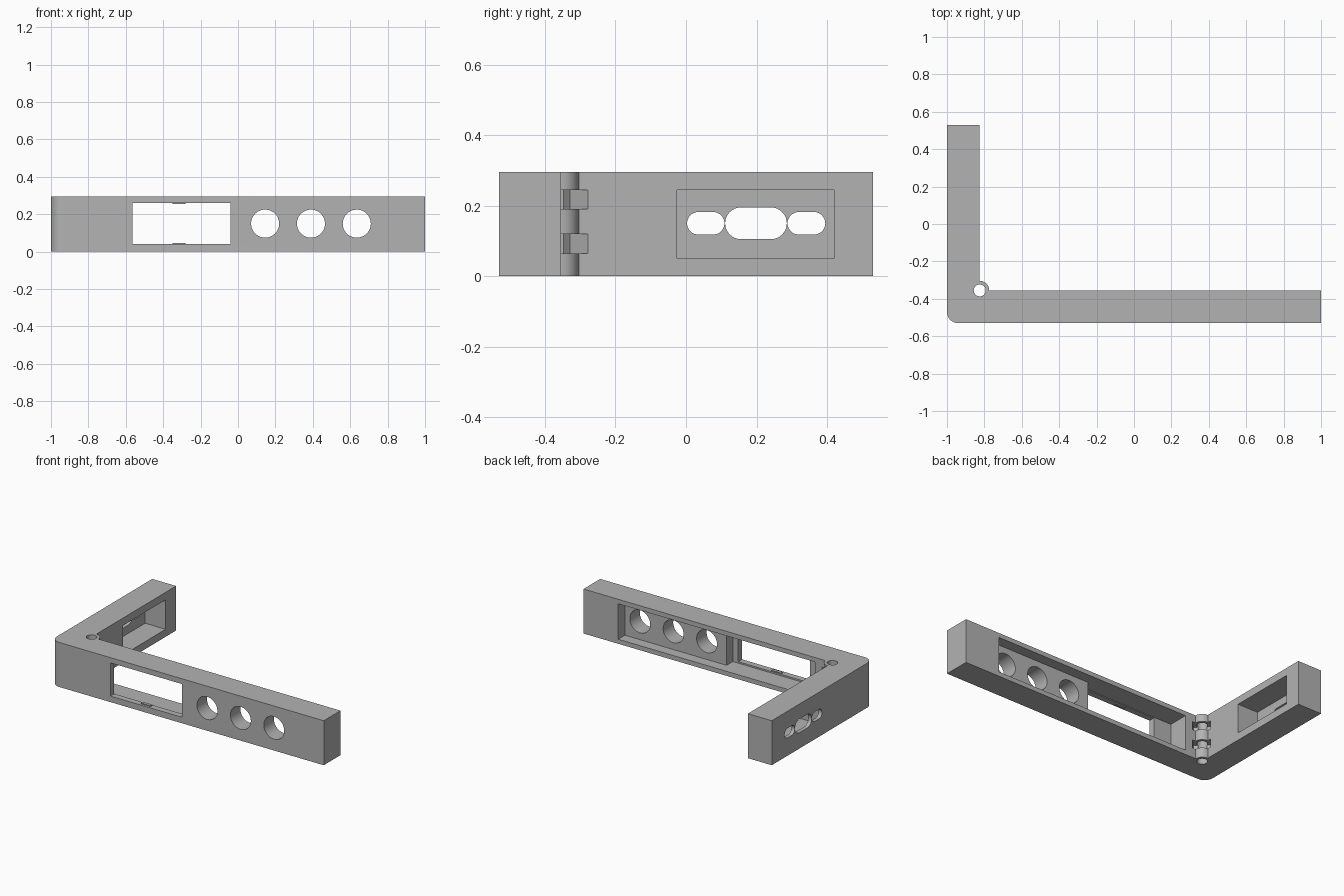
import bpy, bmesh
from math import sin, cos, pi, radians
from mathutils import Matrix, Vector

if "Cube" in bpy.data.objects:
    bpy.data.objects.remove(bpy.data.objects["Cube"])

H = 0.295                       # height
W, D, T = 1.0, 0.53, 0.175      # half extents and wall thickness
HX, HY = -W + T, -D + T         # inner corner
MID = 0.15

grey = bpy.data.materials.new("plain_grey")
grey.use_nodes = True
grey.diffuse_color = (0.45, 0.45, 0.45, 1)
grey.node_tree.nodes["Principled BSDF"].inputs["Base Color"].default_value = (0.45, 0.45, 0.45, 1)


def finish(name, bm):
    bmesh.ops.recalc_face_normals(bm, faces=bm.faces)
    mesh = bpy.data.meshes.new(name)
    bm.to_mesh(mesh)
    bm.free()
    ob = bpy.data.objects.new(name, mesh)
    bpy.context.collection.objects.link(ob)
    mesh.materials.append(grey)
    return ob


def prism(name, outline, start, end, axis="Z"):
    """Extrude a 2D outline along an axis from start to end."""
    place = {"Z": lambda a, b, c: (a, b, c),
             "Y": lambda a, b, c: (a, c, b),
             "X": lambda a, b, c: (c, a, b)}[axis]
    bm = bmesh.new()
    face = bm.faces.new([bm.verts.new(place(a, b, start)) for a, b in outline])
    new = bmesh.ops.extrude_face_region(bm, geom=[face])["geom"]
    shift = Vector(place(0, 0, end - start))
    bmesh.ops.translate(bm, vec=shift, verts=[v for v in new if isinstance(v, bmesh.types.BMVert)])
    return finish(name, bm)


def box(name, x, y, z, matrix=Matrix()):
    ob = prism(name, [(x[0], y[0]), (x[1], y[0]), (x[1], y[1]), (x[0], y[1])], *z)
    ob.data.transform(matrix)
    return ob


def arc(cx, cy, r, a0, a1, n):
    return [(cx + r * cos(radians(a0 + (a1 - a0) * i / n)),
             cy + r * sin(radians(a0 + (a1 - a0) * i / n))) for i in range(n + 1)]


def circle(cx, cy, r):
    return arc(cx, cy, r, 0, 360, 48)[:-1]


def stadium(a0, a1, r):
    return arc(a1 - r, MID, r, -90, 90, 16) + arc(a0 + r, MID, r, 90, 270, 16)


def combine(target, tool, operation):
    mod = target.modifiers.new(operation.title(), "BOOLEAN")
    mod.operation, mod.solver, mod.object = operation, "EXACT", tool
    bpy.context.view_layer.objects.active = target
    bpy.ops.object.modifier_apply(modifier=mod.name)
    bpy.data.objects.remove(tool)


# L-shaped body with a rounded outer corner
fillet = 0.06
outline = arc(-W + fillet, -D + fillet, fillet, 180, 270, 12)
outline += [(W, -D), (W, HY), (HX, HY), (HX, D), (-W, D)]
body = prism("corner_bracket", outline, 0, H)

# Hinge barrel in the inner corner
combine(body, prism("hinge_barrel", circle(HX, HY, 0.051), 0, H), "UNION")

cutters = [prism("pin_hole", circle(HX, HY, 0.032), -0.1, H + 0.1)]

# Diagonal notches across the barrel
turn = Matrix.Translation((HX, HY, 0)) @ Matrix.Rotation(pi / 4, 4, "Z")
for z in (0.065, 0.19):
    cutters.append(box("barrel_notch", (-0.017, 0.12), (-0.054, 0.054), (z, z + 0.055), turn))

# Long arm: rear pockets, display window, three round holes
cutters += [
    box("hole_pocket", (-0.1, 0.746), (HY - 0.07, 0), (0.03, 0.265)),
    box("window_pocket", (-0.696, 0.0), (HY - 0.135, 0), (0.03, 0.265)),
    box("window", (-0.565, -0.04), (-D - 0.1, 0), (0.04, 0.26)),
]
for x in (0.145, 0.39, 0.635):
    cutters.append(prism("round_hole", circle(x, MID, 0.075), -D - 0.1, 0, "Y"))

# Short arm: deep inner pocket and three slots through the thin wall
cutters.append(box("sensor_pocket", (-0.975, 0), (-0.025, 0.42), (0.05, 0.245)))
for y0, y1, r in ((0.003, 0.109, 0.032), (0.111, 0.286, 0.045), (0.288, 0.395, 0.032)):
    cutters.append(prism("slot", stadium(y0, y1, r), -W - 0.1, -0.9, "X"))

for cutter in cutters:
    combine(body, cutter, "DIFFERENCE")

# Small clips at the window's upper and lower edges
clips = [box("window_clip_" + n, (-0.35, -0.28), (-0.515, -0.495), z)
         for n, z in (("lower", (0.035, 0.046)), ("upper", (0.254, 0.264)))]

# Crisp edges, smooth round walls
bpy.ops.object.select_all(action="DESELECT")
body.select_set(True)
bpy.context.view_layer.objects.active = body
bpy.ops.object.shade_smooth_by_angle(angle=radians(30))
